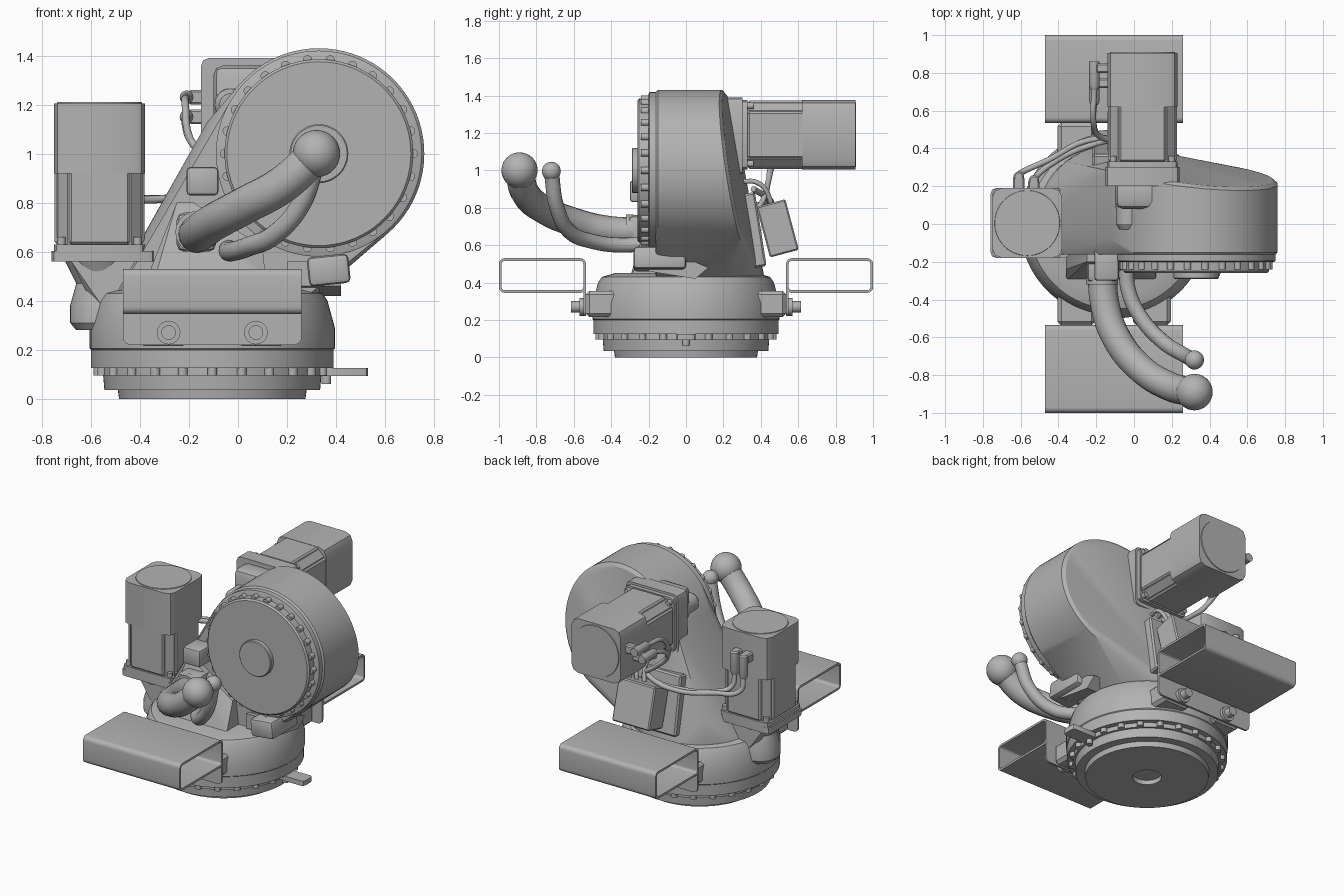
import bpy, bmesh, math
from mathutils import Vector, Matrix

cube = bpy.data.objects.get("Cube")
if cube:
    bpy.data.objects.remove(cube)

GREY = (0.45, 0.45, 0.45, 1)
mat = bpy.data.materials.new("cast grey")
mat.use_nodes = True
mat.diffuse_color = GREY
mat.node_tree.nodes["Principled BSDF"].inputs["Base Color"].default_value = GREY
parts = []


def add(name, data):
    data.materials.append(mat)
    ob = bpy.data.objects.new(name, data)
    bpy.context.collection.objects.link(ob)
    parts.append(ob)
    return ob


def finish(name, bm):
    bmesh.ops.recalc_face_normals(bm, faces=bm.faces)
    me = bpy.data.meshes.new(name)
    bm.to_mesh(me)
    bm.free()
    return add(name, me)


def circle(c, r, n=64):
    """Points (u, v) of a circle."""
    return [(c[0] + r * math.cos(2 * math.pi * i / n),
             c[1] + r * math.sin(2 * math.pi * i / n)) for i in range(n)]


def loft(name, rings, closed=False):
    bm = bmesh.new()
    vs = [[bm.verts.new(p) for p in ring] for ring in rings]
    n = len(vs[0])
    for a, b in zip(vs, vs[1:] + (vs[:1] if closed else [])):
        for i in range(n):
            j = (i + 1) % n
            bm.faces.new((a[i], a[j], b[j], b[i]))
    if not closed:
        bm.faces.new(vs[0])
        bm.faces.new(vs[-1])
    return finish(name, bm)


def lathe(name, origin, axis, stack, n=64):
    """Turned part; stack holds (distance along axis, radius)."""
    m = Matrix.Translation(origin) @ Vector(axis).to_track_quat('Z', 'Y').to_matrix().to_4x4()
    return loft(name, [[m @ Vector((x, y, d)) for x, y in circle((0, 0), r, n)] for d, r in stack])


def hull(name, points):
    bm = bmesh.new()
    for p in points:
        bm.verts.new(p)
    res = bmesh.ops.convex_hull(bm, input=bm.verts)
    bmesh.ops.delete(bm, geom=list({v for v in res["geom_interior"] if isinstance(v, bmesh.types.BMVert)}),
                     context='VERTS')
    bmesh.ops.dissolve_limit(bm, angle_limit=0.01, verts=bm.verts, edges=bm.edges)
    return finish(name, bm)


def box(name, lo, hi, bevel=0.012, seg=2, along=None, rot=None):
    """Bevelled box; 'along' limits the bevel to edges along that axis."""
    lo, hi = Vector(lo), Vector(hi)
    bm = bmesh.new()
    bmesh.ops.create_cube(bm, size=1, matrix=Matrix.Diagonal((hi - lo).to_4d()))
    edges = [e for e in bm.edges if along is None
             or abs((e.verts[0].co - e.verts[1].co)[along]) > 1e-4]
    bmesh.ops.bevel(bm, geom=edges, offset=bevel, segments=seg, affect='EDGES', profile=0.5)
    if rot:
        bm.transform(rot)
    bm.transform(Matrix.Translation((lo + hi) / 2))
    return finish(name, bm)


def bolts(name, origin, axis, radius, count, size, length):
    """Circle of cylindrical bolt heads."""
    base = Matrix.Translation(origin) @ Vector(axis).to_track_quat('Z', 'Y').to_matrix().to_4x4()
    bm = bmesh.new()
    for x, y in circle((0, 0), radius, count):
        bmesh.ops.create_cone(bm, cap_ends=True, segments=14, radius1=size, radius2=size,
                              depth=length, matrix=base @ Matrix.Translation((x, y, length / 2)))
    return finish(name, bm)


def tube(name, points, r):
    cu = bpy.data.curves.new(name, 'CURVE')
    cu.dimensions = '3D'
    cu.bevel_depth, cu.bevel_resolution, cu.resolution_u = r, 6, 10
    cu.use_fill_caps = True
    sp = cu.splines.new('BEZIER')
    sp.bezier_points.add(len(points) - 1)
    for bp, p in zip(sp.bezier_points, points):
        bp.co = p
        bp.handle_left_type = bp.handle_right_type = 'AUTO'
    return add(name, cu)


# Turntable base
CX = -0.105
lathe("turntable_base", (CX, 0, 0), (0, 0, 1),
      [(0.03, 0.09), (0, 0.09), (0, 0.38), (0.035, 0.385), (0.035, 0.44), (0.095, 0.445),
       (0.095, 0.46), (0.125, 0.46), (0.125, 0.495), (0.2, 0.495), (0.205, 0.5), (0.29, 0.5),
       (0.40, 0.47), (0.43, 0.45), (0.45, 0.38)], 80)
bolts("base_bolts", (CX, 0, 0.095), (0, 0, 1), 0.465, 24, 0.02, 0.035)
box("stop_tab", (0.3, -0.05, 0.092), (0.53, 0.05, 0.125), 0.02, 2, along=2)
for x in (0.27, 0.31, 0.36):
    lathe("tab_bolt", (x, 0, 0.06), (0, 0, 1), [(0, 0.02), (0.04, 0.02)], 14)

# Leaning housing: drum shell with tilted flat back, blended down to the base
DX, DZ, DR = 0.33, 1.0, 0.43


def back_y(x, z):
    return 0.27 - 0.1 * (x - DX) - 0.15 * (z - DZ)


shell = []
for x, z in circle((DX, DZ), DR, 80):
    shell += [(x, -0.15, z), (x, back_y(x, z) - 0.015, z)]
shell += [(x, back_y(x, z), z) for x, z in circle((DX, DZ), DR - 0.02, 80)]
shell += [(DX + (x - DX) * 0.975, -0.162, DZ + (z - DZ) * 0.975) for x, z in circle((DX, DZ), DR, 80)]
shell += [(-0.36, y, 0.6) for y in (-0.16, 0.33)]
shell += [(-0.125, y, 1.13) for y in (-0.08, 0.28)]
shell += [(CX + x, max(y, -0.162), 0.42) for x, y in circle((0, 0), 0.42, 48)]
hull("arm_housing", shell)

# Front drum: ring, face disc, bolts and hub
lathe("drum_ring", (DX, -0.15, DZ), (0, -1, 0), [(0, 0.42), (0.045, 0.42), (0.05, 0.41)], 80)
lathe("drum_face", (DX, -0.19, DZ), (0, -1, 0), [(0, 0.385), (0.06, 0.385), (0.07, 0.375)], 80)
bolts("drum_bolts", (DX, -0.195, DZ), (0, -1, 0), 0.385, 26, 0.019, 0.045)
lathe("drum_hub", (DX, -0.25, DZ), (0, -1, 0), [(0, 0.12), (0.035, 0.12), (0.04, 0.115)], 48)

# Front hose panel, socket, connector box and bumper
hull("hose_panel", [(x, y, z) for x, z, y in
                    ((-0.25, 0.8, -0.2), (-0.18, 0.8, -0.2), (0.1, 0.62, -0.2), (-0.36, 0.52, -0.24),
                     (0.1, 0.52, -0.26), (-0.36, 0.42, -0.3), (0.12, 0.42, -0.3))
                    for y in (y, -0.1)])
box("hose_socket", (-0.25, -0.31, 0.6), (-0.09, -0.15, 0.76), 0.03)
lathe("hose_collar", (-0.17, -0.28, 0.68), (0, -1, 0), [(0, 0.085), (0.04, 0.085)], 32)
box("connector_box", (-0.21, -0.3, 0.83), (-0.08, -0.13, 0.945), 0.015)
box("bumper_block", (0.285, -0.28, 0.465), (0.455, 0.0, 0.585), 0.02,
    rot=Matrix.Rotation(math.radians(-6), 4, 'Y'))
hull("bumper_wedge", [(x, y, z) for x in (0.2, 0.42)
                      for y, z in ((-0.2, 0.46), (-0.2, 0.56), (0.0, 0.53), (0.12, 0.48), (0.05, 0.42))])

# Hoses with ball ends
tube("large_hose", [(-0.17, -0.22, 0.67), (-0.155, -0.42, 0.68), (-0.1, -0.59, 0.72),
                    (0.03, -0.76, 0.79), (0.19, -0.86, 0.88), (0.32, -0.89, 1.0)], 0.077)
lathe("large_hose_tip", (0.32, -0.89, 1.0), (0, 0, 1),
      [(-0.096 * math.cos(t * math.pi / 20), 0.096 * math.sin(t * math.pi / 20) + 0.0005)
       for t in range(21)], 36)
tube("small_hose", [(-0.04, -0.2, 0.61), (-0.03, -0.35, 0.6), (0.04, -0.5, 0.62),
                    (0.15, -0.62, 0.67), (0.26, -0.69, 0.8), (0.32, -0.72, 0.99)], 0.04)
lathe("small_hose_tip", (0.32, -0.72, 0.995), (0, 0, 1),
      [(-0.05 * math.cos(t * math.pi / 16), 0.05 * math.sin(t * math.pi / 16) + 0.0005)
       for t in range(17)], 28)


# Servo motors, built upright then placed
def motor(prefix, matrix):
    first = len(parts)
    h = 0.185
    box(prefix + "_flange", (-h, -h, 0), (h, h, 0.03), 0.03, 2, along=2)
    box(prefix + "_body", (-0.17, -0.17, 0.03), (0.17, 0.17, 0.33), 0.04, 1, along=2)
    box(prefix + "_end", (-h, -h, 0.32), (h, h, 0.605), 0.05, 2, along=2)
    for k in range(4):
        r = Matrix.Rotation(k * math.pi / 2, 4, 'Z')
        box(prefix + "_rib", (-0.125, 0.1, 0.03), (0.125, 0.183, 0.45), 0.01, 1).data.transform(r)
        rod = lathe(prefix + "_bolt", (0.155, 0.155, 0.03), (0, 0, 1), [(0, 0.018), (0.03, 0.018)], 12)
        rod.data.transform(r)
    lathe(prefix + "_cap", (0, 0, 0.6), (0, 0, 1), [(0, 0.175), (0.01, 0.172)], 48)
    for ob in parts[first:]:
        ob.data.transform(matrix)


motor("upright_motor", Matrix.Translation((-0.565, 0.005, 0.6)))
motor("rear_motor", Matrix.Translation((0.045, 0.3, 1.19)) @ Matrix.Rotation(-math.pi / 2, 4, 'X'))

# Upright motor mount
box("mount_plate", (-0.76, -0.18, 0.56), (-0.34, 0.19, 0.602), 0.03, 2, along=2)
lathe("mount_gearbox", (-0.56, 0, 0.28), (0, 0, 1),
      [(0, 0.1), (0.03, 0.125), (0.1, 0.125), (0.19, 0.1), (0.29, 0.15)], 40)
hull("mount_web", [(x, y, z) for x, z, h in ((-0.68, 0.56, 0.11), (-0.6, 0.4, 0.08), (-0.5, 0.3, 0.13),
                                             (-0.3, 0.3, 0.16), (-0.3, 0.56, 0.16)) for y in (-h, h)])
lathe("mount_plug", (-0.6, -0.05, 0.48), (0, -1, 0), [(0, 0.018), (0.06, 0.018)], 16)

# Rear motor mount
box("rear_mount_plate", (-0.15, 0.2, 0.98), (0.24, 0.302, 1.39), 0.03, 2, along=1)
box("rear_mount_block", (-0.1, 0.08, 1.05), (0.22, 0.25, 1.36), 0.04)
lathe("pinion_boss", (-0.03, 0.25, 1.2), (0, -1, 0), [(0, 0.07), (0.25, 0.065), (0.28, 0.045)], 32)

# Rear junction box with its backing plate
tilt = Matrix.Rotation(math.radians(15), 4, 'X')
box("junction_box", (-0.14, 0.41, 0.55), (0.14, 0.57, 0.83), 0.008, 1, rot=tilt)
box("junction_plate", (-0.22, 0.32, 0.48), (0.18, 0.4, 0.88), 0.01, 1,
    rot=Matrix.Rotation(math.radians(9), 4, 'X'))

# Cables and plugs
for i, (x, y) in enumerate(((-0.61, 0.25), (-0.53, 0.23))):
    lathe("upright_plug", (x, y, 0.93), (0, 0, 1), [(0, 0.02), (0.02, 0.028), (0.15, 0.028), (0.16, 0.02)], 16)
    box("plug_base", (x - 0.03, 0.17, 1.03), (x + 0.03, y, 1.09), 0.008, 1)
    tube("power_cable", [(x, y, 0.94), (x + 0.01, y + 0.02, 0.85), (-0.45, 0.34 - 0.03 * i, 0.82),
                         (-0.25, 0.44 - 0.03 * i, 0.82), (-0.05, 0.44, 0.85), (0.08, 0.36, 0.9)], 0.016)
for z, y in ((1.23, 0.8), (1.15, 0.72)):
    lathe("rear_plug", (-0.21, y + 0.06, z), (0, -1, 0), [(0, 0.028), (0.13, 0.028), (0.15, 0.018)], 16)
    box("rear_plug_base", (-0.2, y, z - 0.03), (-0.13, y + 0.05, z + 0.03), 0.008, 1)
    tube("signal_cable", [(-0.21, y - 0.08, z), (-0.215, 0.55, z - 0.03), (-0.19, 0.47, 1.05),
                          (-0.08, 0.44, 0.94), (0.02, 0.42, 0.86), (0.05, 0.38, 0.78)], 0.015)
for x in (0.0, 0.06, 0.11):
    tube("loop_cable", [(x, 0.28, 0.94), (x + 0.02, 0.39, 0.93), (x, 0.45, 0.84), (x - 0.03, 0.46, 0.7)], 0.013)


# Lifting pockets on both sides
def rounded(y0, y1, z0, z1, r):
    pts = []
    for k, (cy, cz) in enumerate(((y1 - r, z1 - r), (y0 + r, z1 - r), (y0 + r, z0 + r), (y1 - r, z0 + r))):
        for i in range(6):
            a = (k + i / 5) * math.pi / 2
            pts.append((cy + r * math.cos(a), cz + r * math.sin(a)))
    return pts


for s in (-1, 1):
    outer = rounded(0.535, 1.0, 0.345, 0.53, 0.03)
    inner = rounded(0.549, 0.986, 0.359, 0.516, 0.017)
    ends = (CX - 0.365, CX + 0.365)
    order = ((outer, 0), (outer, 1), (inner, 1), (inner, 0))
    loft("lifting_pocket", [[(ends[e], s * y, z) for y, z in ring] for ring, e in order], closed=True)
    box("pocket_plate", (ends[0], s * 0.542 - 0.007, 0.22), (ends[1], s * 0.542 + 0.007, 0.45), 0.03, 3, along=1)
    for t in (-1, 1):
        x = CX + t * 0.2
        box("pocket_lug", (x - 0.1, s * 0.43 - 0.107, 0.215), (x + 0.1, s * 0.43 + 0.107, 0.355), 0.02, 1)
        lathe("pocket_bolt", (CX + t * 0.178, s * 0.54, 0.27), (0, s, 0),
              [(0, 0.048), (0.03, 0.048), (0.03, 0.03), (0.075, 0.03)], 24)

# Turn hoses into meshes and smooth curved faces
bpy.ops.object.select_all(action='DESELECT')
for ob in parts:
    ob.select_set(True)
bpy.context.view_layer.objects.active = parts[0]
bpy.ops.object.convert(target='MESH')
bpy.ops.object.shade_smooth_by_angle(angle=math.radians(32))
